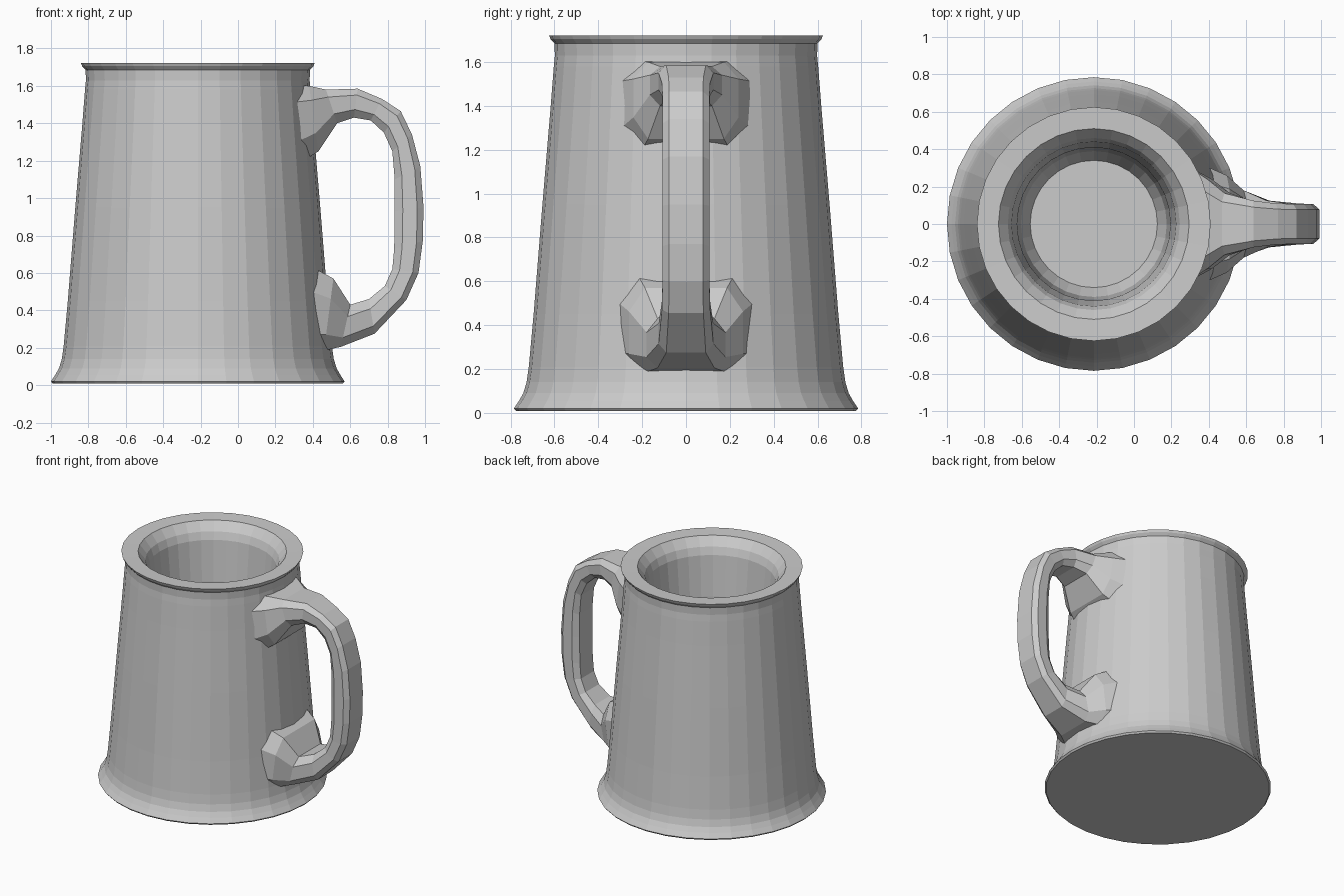
import bpy, bmesh
from math import sin, cos, tau

AXIS_X = -0.215   # the cup sits left of centre, the handle on +x
SIDES = 32


def loft(name, rings):
    """Skin a list of closed rings into one flat-shaded solid."""
    bm = bmesh.new()
    loops = [[bm.verts.new(p) for p in ring] for ring in rings]
    n = len(loops[0])
    for a, b in zip(loops, loops[1:]):
        for i in range(n):
            j = (i + 1) % n
            bm.faces.new((a[i], a[j], b[j], b[i]))
    bm.faces.new(loops[0])
    bm.faces.new(loops[-1])
    bmesh.ops.recalc_face_normals(bm, faces=bm.faces[:])
    mesh = bpy.data.meshes.new(name)
    bm.to_mesh(mesh)
    bm.free()
    obj = bpy.data.objects.new(name, mesh)
    bpy.context.collection.objects.link(obj)
    return obj


def circle(r, z):
    return [(AXIS_X + r * cos(tau * i / SIDES), r * sin(tau * i / SIDES), z)
            for i in range(SIDES)]


# Cup: flared foot, tapering wall, lip, sloped inner step, hollow, floor
cup_profile = [
    (0.775, 0.008), (0.785, 0.02), (0.762, 0.055), (0.742, 0.09),
    (0.727, 0.14), (0.717, 0.21), (0.695, 0.45), (0.655, 0.95),
    (0.617, 1.40), (0.603, 1.58), (0.598, 1.63), (0.600, 1.685),
    (0.618, 1.705), (0.625, 1.722), (0.51, 1.718), (0.46, 1.655),
    (0.44, 1.60), (0.41, 1.30), (0.39, 0.25), (0.34, 0.14),
]
loft("cup", [circle(r, z) for r, z in cup_profile])


def handle_ring(ox, oz, ix, iz, w):
    """Chamfered section between an outer and an inner side-view point."""
    half = [(0.72, 0.0), (1.0, 0.22), (1.0, 0.72), (0.72, 1.0)]
    section = [(w * y, t) for y, t in half] + [(-w * y, t) for y, t in reversed(half)]
    return [(ox + (ix - ox) * t, y, oz + (iz - oz) * t) for y, t in section]


# Handle: outer x, z, inner x, z and half width, from top root to bottom root
handle_stations = [
    (0.27, 1.61, 0.27, 1.15, 0.32),
    (0.38, 1.60, 0.43, 1.25, 0.24),
    (0.47, 1.58, 0.53, 1.40, 0.165),
    (0.64, 1.585, 0.62, 1.43, 0.125),
    (0.77, 1.53, 0.71, 1.415, 0.11),
    (0.87, 1.465, 0.78, 1.35, 0.107),
    (0.93, 1.34, 0.825, 1.25, 0.107),
    (0.975, 1.17, 0.838, 1.10, 0.107),
    (0.992, 0.95, 0.838, 0.93, 0.107),
    (0.988, 0.77, 0.835, 0.73, 0.107),
    (0.965, 0.60, 0.825, 0.62, 0.107),
    (0.90, 0.455, 0.785, 0.53, 0.11),
    (0.73, 0.275, 0.70, 0.46, 0.125),
    (0.55, 0.205, 0.60, 0.43, 0.18),
    (0.46, 0.185, 0.51, 0.57, 0.26),
    (0.27, 0.15, 0.27, 0.70, 0.36),
]
loft("handle", [handle_ring(*s) for s in handle_stations])
